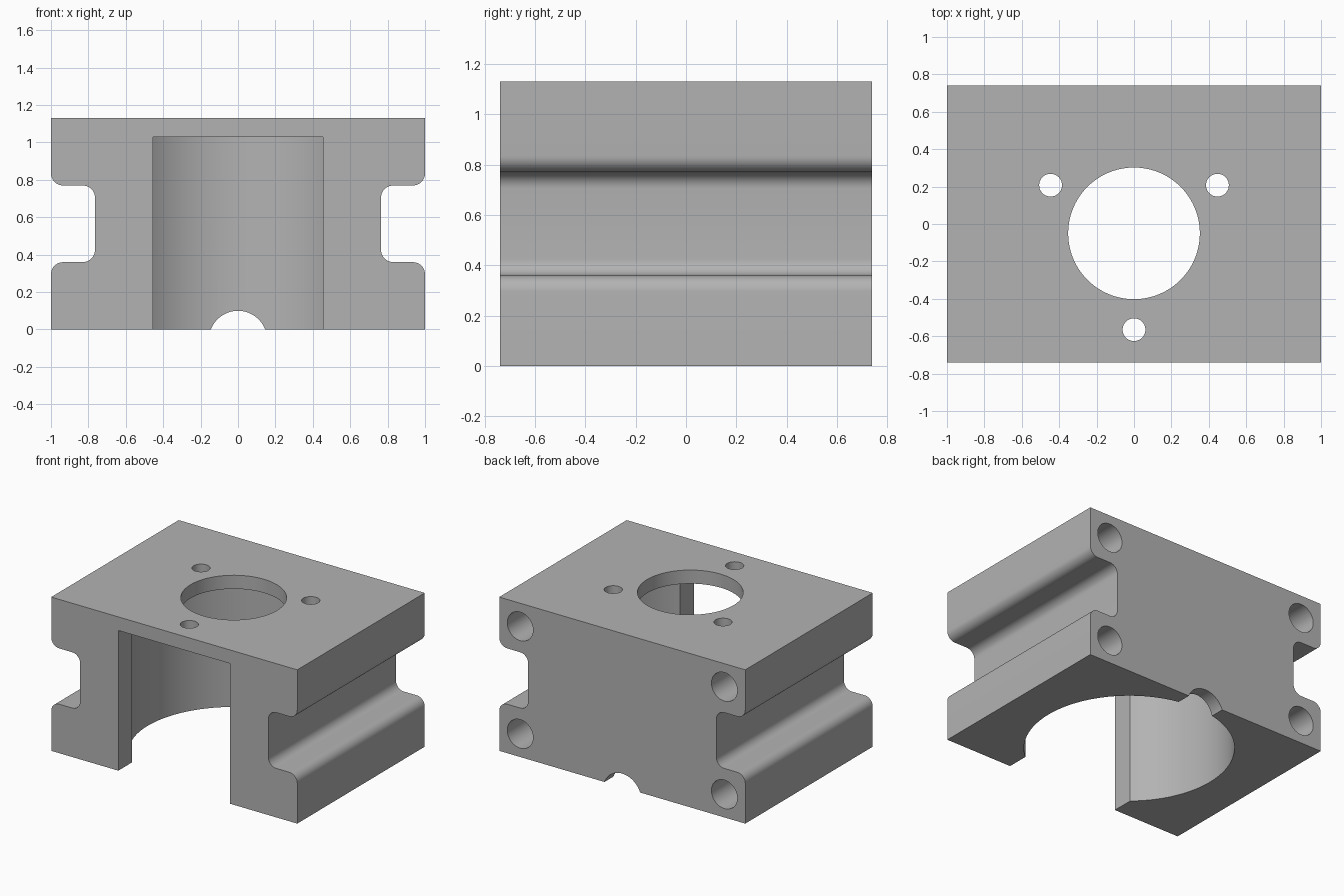
import bpy, bmesh, math
from mathutils import Vector

default = bpy.data.objects.get("Cube")
if default:
    bpy.data.objects.remove(default)

W, D, H = 1.0, 0.74, 1.13          # half width, half depth, height
CY = -0.05                         # bore centre in y
CEILING = 1.03                     # top of the pocket

grey = bpy.data.materials.new("light grey")
grey.use_nodes = True
colour = (0.45, 0.45, 0.45, 1)
grey.diffuse_color = colour
grey.node_tree.nodes["Principled BSDF"].inputs["Base Color"].default_value = colour


def prism(name, outline, axis, start, end):
    """Extrude a 2D outline (x, y) along z, or (x, z) along y."""
    place = (lambda a, b: (a, b, start)) if axis == "z" else (lambda a, b: (a, start, b))
    bm = bmesh.new()
    face = bm.faces.new([bm.verts.new(place(a, b)) for a, b in outline])
    ext = bmesh.ops.extrude_face_region(bm, geom=[face])
    moved = [g for g in ext["geom"] if isinstance(g, bmesh.types.BMVert)]
    shift = Vector((0, 0, end - start)) if axis == "z" else Vector((0, end - start, 0))
    bmesh.ops.translate(bm, verts=moved, vec=shift)
    bmesh.ops.recalc_face_normals(bm, faces=bm.faces)
    mesh = bpy.data.meshes.new(name)
    bm.to_mesh(mesh)
    bm.free()
    mesh.materials.append(grey)
    obj = bpy.data.objects.new(name, mesh)
    bpy.context.collection.objects.link(obj)
    return obj


def arc(cx, cy, r, a0, a1, n):
    return [(cx + r * math.cos(math.radians(a0 + (a1 - a0) * i / n)),
             cy + r * math.sin(math.radians(a0 + (a1 - a0) * i / n))) for i in range(n + 1)]


def circle(cx, cy, r, n=64):
    return arc(cx, cy, r, 0, 360, n)[:-1]


# Block with rounded grooves along both sides
low, high, inner, r = 0.36, 0.77, 0.765, 0.065
side = [(W, 0)]
side += arc(W - r, low - r, r, 0, 90, 10)
side += arc(inner + r, low + r, r, 270, 180, 10)
side += arc(inner + r, high - r, r, 180, 90, 10)
side += arc(W - r, high + r, r, 270, 360, 10)
side += [(W, H)]
block = prism("mounting_block", side + [(-x, z) for x, z in reversed(side)], "y", -D, D)

# Round pocket opening to the front through a narrower slot
radius, slot = 0.70, 0.455
edge = math.degrees(math.acos(slot / radius))
pocket = arc(0, CY, radius, -edge, 180 + edge, 120) + [(-slot, -1), (slot, -1)]
cutters = [prism("pocket_cutter", pocket, "z", -0.2, CEILING)]

# Central bore and three screw holes through the top plate
cutters.append(prism("bore_cutter", circle(0, CY, 0.352, 96), "z", 0.9, 1.3))
for angle in (30, 150, 270):
    a = math.radians(angle)
    centre = (0.515 * math.cos(a), CY + 0.515 * math.sin(a))
    cutters.append(prism("screw_hole_cutter", circle(*centre, 0.061, 40), "z", 0.9, 1.3))

# Blind holes in the back corners
for x in (-0.83, 0.83):
    for z in (0.17, 0.96):
        cutters.append(prism("back_hole_cutter", circle(x, z, 0.105, 48), "y", 0.04, 1))

# Cable notch under the back wall
cutters.append(prism("cable_notch_cutter", circle(0, -0.055, 0.155), "y", 0.3, 1))

# Cut everything out of the block
bpy.context.view_layer.objects.active = block
for cutter in cutters:
    cutter.hide_render = True
    mod = block.modifiers.new(cutter.name, "BOOLEAN")
    mod.operation = "DIFFERENCE"
    mod.solver = "EXACT"
    mod.object = cutter
    bpy.ops.object.modifier_apply(modifier=mod.name)
for cutter in cutters:
    bpy.data.objects.remove(cutter)

bpy.ops.object.select_all(action="DESELECT")
block.select_set(True)
bpy.ops.object.shade_smooth_by_angle(angle=math.radians(30))
